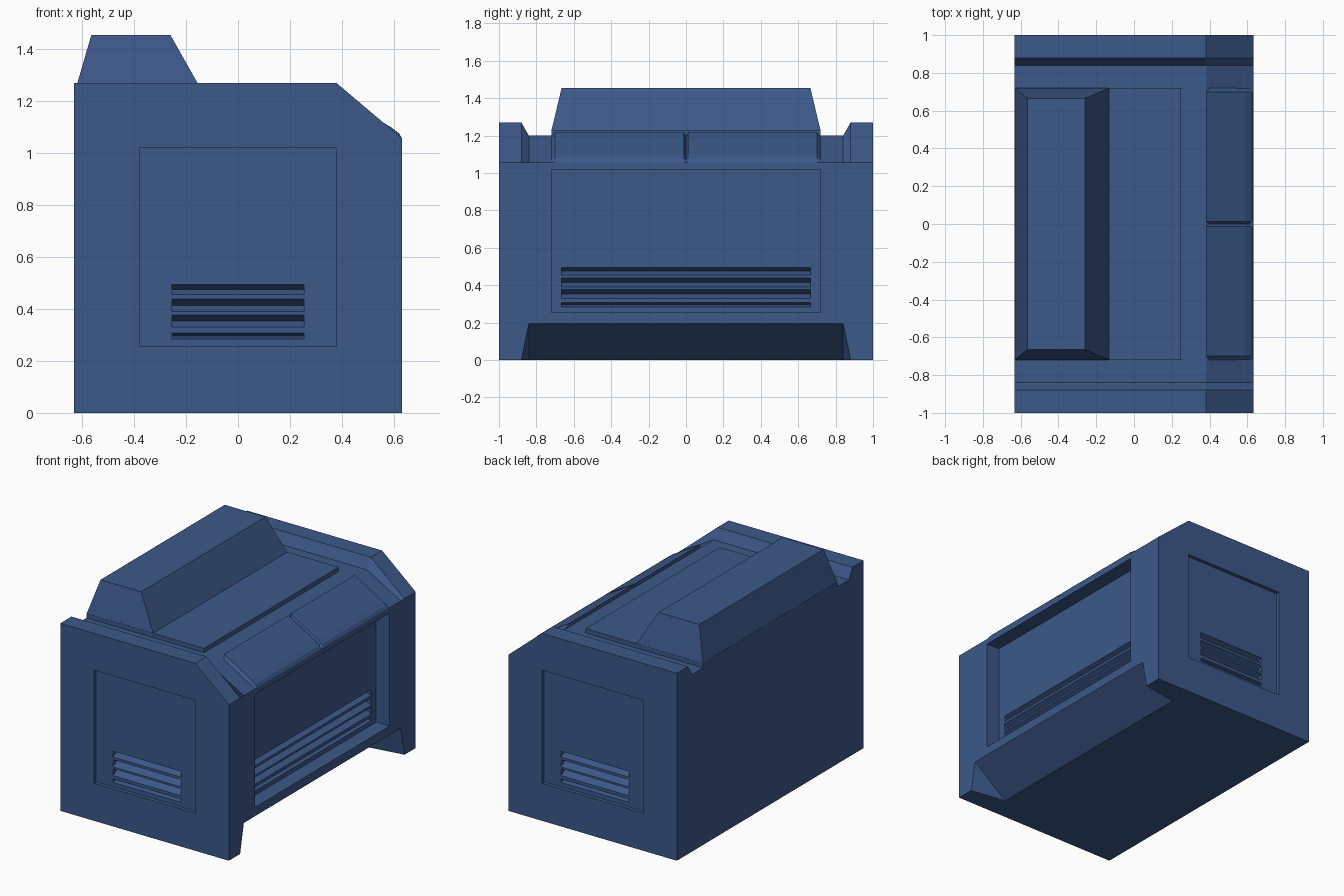
import bpy
import bmesh

cube = bpy.data.objects.get("Cube")
if cube:
    bpy.data.objects.remove(cube, do_unlink=True)

blue = bpy.data.materials.new("steel_blue")
blue.use_nodes = True
colour = (0.045, 0.098, 0.25, 1)
blue.diffuse_color = colour
blue.node_tree.nodes["Principled BSDF"].inputs["Base Color"].default_value = colour

W, L, H = 0.632, 1.0, 1.27      # half width, half length, rim height
SHOULDER = 0.38                 # where the top starts to slope down
FLOOR = 1.2                     # channel floor between the end walls
LIP = 1.057                     # top edge of the sloped side


def loft(name, sections):
    """Closed solid through matching rings of points."""
    bm = bmesh.new()
    rings = [[bm.verts.new(p) for p in s] for s in sections]
    n = len(rings[0])
    for a, b in zip(rings, rings[1:]):
        for i in range(n):
            j = (i + 1) % n
            bm.faces.new((a[i], a[j], b[j], b[i]))
    bm.faces.new(rings[0])
    bm.faces.new(rings[-1])
    bmesh.ops.remove_doubles(bm, verts=bm.verts, dist=1e-5)
    bmesh.ops.recalc_face_normals(bm, faces=bm.faces)
    mesh = bpy.data.meshes.new(name)
    bm.to_mesh(mesh)
    bm.free()
    mesh.materials.append(blue)
    obj = bpy.data.objects.new(name, mesh)
    bpy.context.collection.objects.link(obj)
    return obj


def frustum(name, low, high):
    """Rectangles given as x0, x1, y0, y1, z."""
    rings = []
    for x0, x1, y0, y1, z in (low, high):
        rings.append([(x0, y0, z), (x1, y0, z), (x1, y1, z), (x0, y1, z)])
    return loft(name, rings)


def box(name, x0, x1, y0, y1, z0, z1):
    return frustum(name, (x0, x1, y0, y1, z0), (x0, x1, y0, y1, z1))


def cut(target, cutter):
    mod = target.modifiers.new("cut", "BOOLEAN")
    mod.operation = "DIFFERENCE"
    mod.solver = "EXACT"
    mod.object = cutter
    bpy.context.view_layer.objects.active = target
    bpy.ops.object.modifier_apply(modifier=mod.name)
    bpy.data.objects.remove(cutter, do_unlink=True)


# Housing: end walls, top channel, sloped shoulder and toe recess
def housing_ring(x, rim, floor, foot, toe):
    half = [(foot, 0), (L, 0), (L, rim), (0.88, rim), (0.84, floor)]
    right = [(0.84, toe)] + half
    left = [(-y, z) for y, z in reversed(right)]
    return [(x, y, z) for y, z in right + left]


housing = loft("housing", [
    housing_ring(-W, H, FLOOR, 0.84, 0),
    housing_ring(SHOULDER, H, FLOOR, 0.84, 0),
    housing_ring(W, LIP, LIP, 0.88, 0.195),
])

# Recessed panels on the long side and both ends
SIDE_DEPTH, END_DEPTH = 0.1, 0.025
Z0, Z1 = 0.255, 1.02
side_face, end_face = W - SIDE_DEPTH, L - END_DEPTH
cut(housing, box("side_cutter", side_face, W + 0.1, -0.72, 0.72, Z0, Z1))
for s in (-1, 1):
    y0, y1 = sorted((s * end_face, s * (L + 0.1)))
    cut(housing, box("end_cutter", -SHOULDER, SHOULDER, y0, y1, Z0, Z1))


# Vent grooves with a V section
def groove(face, low, high):
    mid = (low + high) / 2
    return [(face + 0.01, low), (face + 0.01, high), (face, high),
            (face - 0.045, mid), (face, low)]


for low, high in ((0.285, 0.308), (0.33, 0.377), (0.39, 0.438), (0.456, 0.495)):
    ring = groove(side_face, low, high)
    cut(housing, loft("vent_cutter", [[(x, y, z) for x, z in ring]
                                      for y in (-0.665, 0.665)]))
    ring = groove(end_face, low, high)
    for s in (-1, 1):
        cut(housing, loft("vent_cutter", [[(x, s * y, z) for y, z in ring]
                                          for x in (-0.255, 0.255)]))

# Lid plate and the raised hood on it
box("lid_plate", -W, 0.25, -0.72, 0.72, FLOOR - 0.02, 1.23)
frustum("hood", (-W, -0.13, -0.72, 0.72, 1.225),
        (-0.565, -0.26, -0.665, 0.665, 1.455))

# Pair of bevelled flaps on the sloped shoulder
raised = [(0.39, 1.15), (0.385, 1.22), (0.59, 1.1), (0.62, 1.077), (W, LIP), (0.6, 1.04)]
flush = [(0.39, 1.15), (0.4, 1.188), (0.59, 1.079), (0.61, 1.068), (W, LIP), (0.6, 1.04)]
for s, side in ((-1, "front"), (1, "rear")):
    stations = ((0, flush), (0.012, raised), (0.7, raised), (0.72, flush))
    loft(side + "_flap", [[(x, s * y, z) for x, z in ring] for y, ring in stations])
